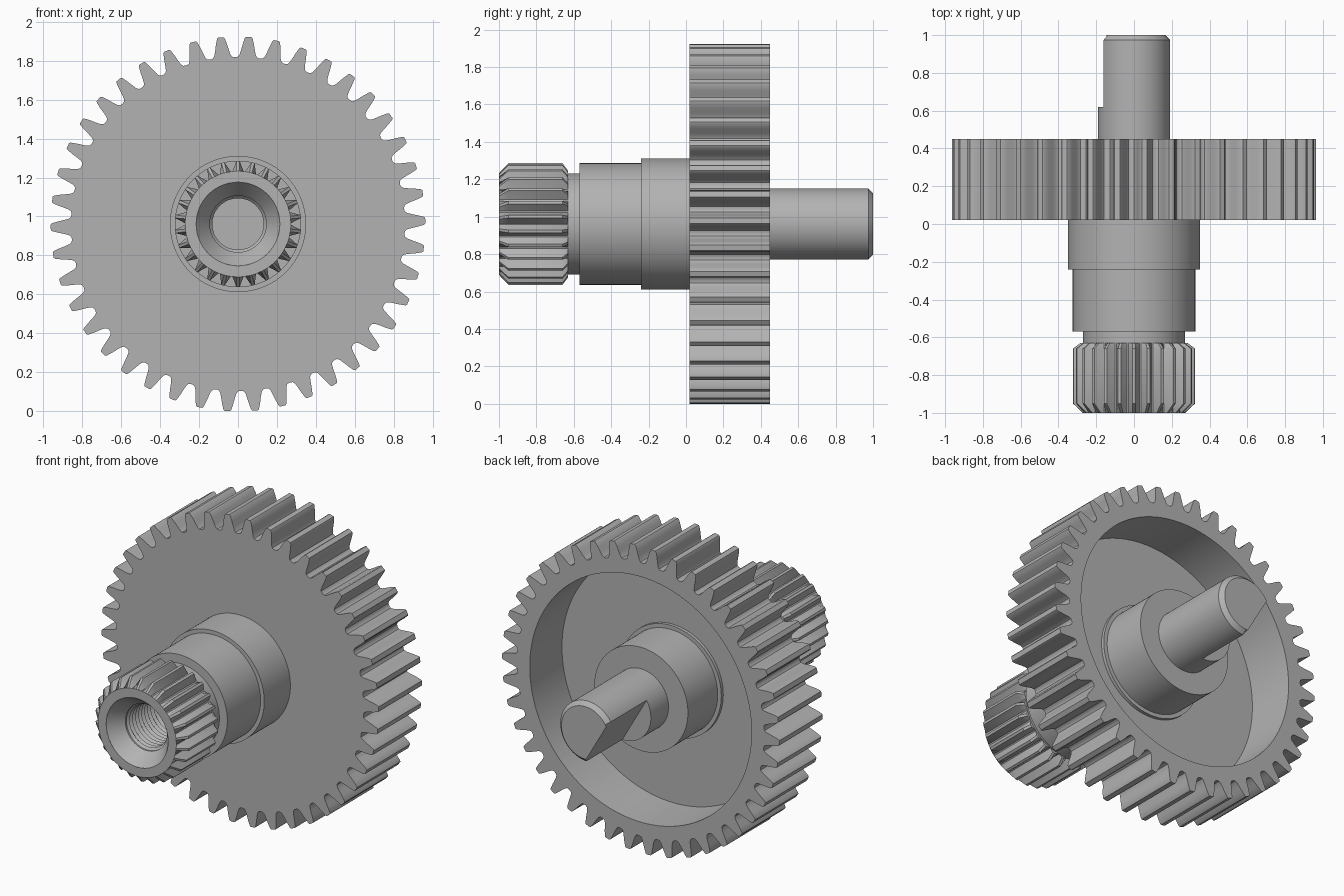
import bpy, bmesh
from math import sin, cos, pi, radians, tau

cube = bpy.data.objects.get("Cube")
if cube:
    bpy.data.objects.remove(cube)

CZ = 0.961  # height of the shared axis

steel = bpy.data.materials.new("plain_grey_steel")
steel.use_nodes = True
grey = (0.45, 0.45, 0.45, 1)
steel.diffuse_color = grey
steel.node_tree.nodes["Principled BSDF"].inputs["Base Color"].default_value = grey


def loft(name, angles, rings):
    """Skin rings around the y axis; each ring is (radius or list of radii, y)."""
    bm = bmesh.new()
    n = len(angles)
    previous = None
    for radius, y in rings:
        radii = radius if isinstance(radius, list) else [radius] * n
        ring = [bm.verts.new((r * sin(a), y, CZ + r * cos(a)))
                for r, a in zip(radii, angles)]
        if previous:
            for i in range(n):
                j = (i + 1) % n
                bm.faces.new((previous[i], previous[j], ring[j], ring[i]))
        previous = ring
    bmesh.ops.remove_doubles(bm, verts=bm.verts, dist=1e-5)
    bmesh.ops.recalc_face_normals(bm, faces=bm.faces)
    mesh = bpy.data.meshes.new(name)
    bm.to_mesh(mesh)
    bm.free()
    mesh.materials.append(steel)
    obj = bpy.data.objects.new(name, mesh)
    bpy.context.collection.objects.link(obj)
    bpy.ops.object.select_all(action='DESELECT')
    obj.select_set(True)
    bpy.context.view_layer.objects.active = obj
    bpy.ops.object.shade_smooth_by_angle(angle=radians(30))
    return obj


def circle(n):
    return [tau * i / n for i in range(n)]


def teeth(count, half, offset):
    """Repeat a mirrored half tooth of (pitch fraction, radius) points."""
    tooth = [(-f, r) for f, r in reversed(half)] + half
    angles, radii = [], []
    for k in range(count):
        for f, r in tooth:
            angles.append(offset + tau * (k + f) / count)
            radii.append(r)
    return angles, radii


# Large gear wheel, recessed at the back
angles, outline = teeth(42, [(0.1, 0.963), (0.14, 0.957), (0.21, 0.925), (0.27, 0.893),
                             (0.32, 0.872), (0.38, 0.861), (0.46, 0.858)], radians(3.3))
loft("gear_wheel", angles, [(0.3, 0.02), (outline, 0.02), (outline, 0.45),
                            (0.77, 0.45), (0.77, 0.13), (0.3, 0.13)])

# Small splined pinion with chamfered ends
angles, spline = teeth(26, [(0.1, 0.325), (0.44, 0.272)], 0)


def capped(limit):
    return [min(r, limit) for r in spline]


loft("pinion", angles, [(0.215, -1), (capped(0.272), -1), (spline, -0.95), (spline, -0.66),
                        (capped(0.285), -0.63), (0.2, -0.63)])

# Stepped sleeve that runs through the wheel and forms the rear hub
loft("stepped_sleeve", circle(96), [(0.2, -0.63), (0.27, -0.63), (0.27, -0.57), (0.325, -0.57),
                                    (0.325, -0.24), (0.35, -0.24), (0.35, 0.15),
                                    (0.325, 0.15), (0.325, 0.445), (0, 0.445)])

# Countersunk threaded bore, closed at the bottom
bore = [(0.215, -1), (0.145, -0.91)]
for i in range(16):
    y = -0.9 + i * 0.03
    bore += [(0.145, y), (0.132, y + 0.015)]
bore += [(0.135, -0.4), (0, -0.4)]
loft("threaded_bore", circle(64), bore)

# Output shaft with a flat cut along its outer end
angles = circle(144)
flat_direction = radians(240)
flat_distance = 0.19 * cos(radians(62.5))


def flattened(radius):
    radii = []
    for a in angles:
        c = cos(a - flat_direction)
        radii.append(min(radius, flat_distance / c) if c > 0.01 else radius)
    return radii


loft("output_shaft", angles, [(0, 0.4), (0.19, 0.4), (0.19, 0.62), (flattened(0.19), 0.62),
                              (flattened(0.19), 0.975), (flattened(0.165), 1), (0, 1)])
